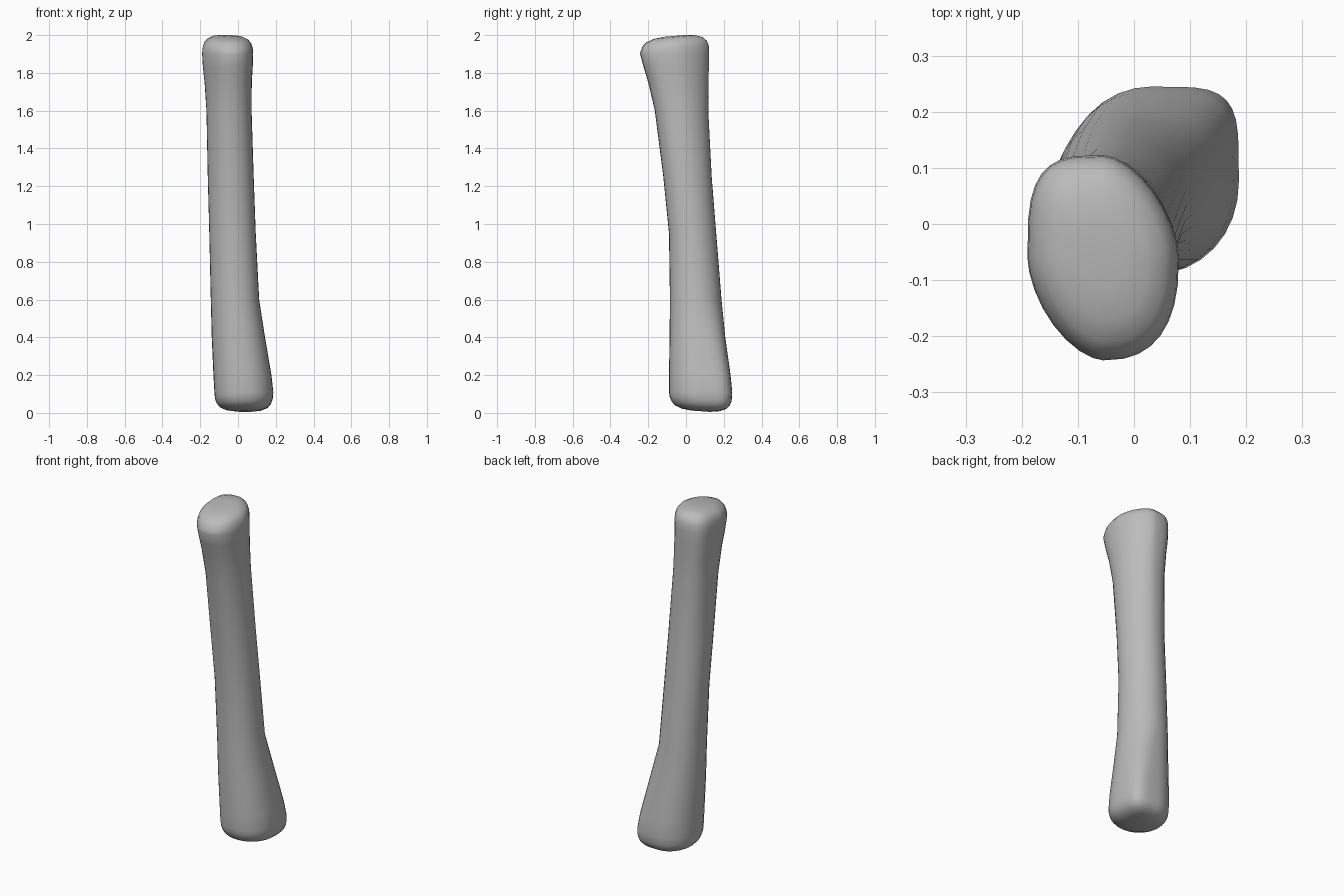
import bpy, bmesh, math

cube = bpy.data.objects.get("Cube")
if cube:
    bpy.data.objects.remove(cube, do_unlink=True)

grey = bpy.data.materials.new("plain grey")
grey.use_nodes = True
colour = (0.5, 0.5, 0.5, 1)
grey.diffuse_color = colour
grey.node_tree.nodes["Principled BSDF"].inputs["Base Color"].default_value = colour

SIDES = 32

# Roundness of the four quadrants of a section, from back left round to front left
BOTTOM = (4.5, 2.0, 2.2, 2.1)
MIDDLE = (1.9, 2.2, 1.9, 2.2)
TOP = (1.65, 3.4, 1.65, 2.5)

# Shaft sections: height, x from, x to, y from, y to
SECTIONS = [
    (0.11, -0.125, 0.187, -0.09, 0.245),
    (0.20, -0.130, 0.177, -0.09, 0.236),
    (0.40, -0.139, 0.143, -0.087, 0.208),
    (0.60, -0.144, 0.112, -0.085, 0.188),
    (0.95, -0.152, 0.094, -0.09, 0.160),
    (1.25, -0.160, 0.083, -0.12, 0.136),
    (1.60, -0.167, 0.072, -0.165, 0.118),
    (1.75, -0.177, 0.073, -0.20, 0.119),
    (1.83, -0.186, 0.078, -0.224, 0.121),
    (1.90, -0.190, 0.080, -0.243, 0.123),
]
# Rounded ends: share of the section's width, distance beyond the section
TOP_CAP = [(0.985, 0.03), (0.93, 0.055), (0.82, 0.075), (0.6, 0.09), (0.3, 0.096)]
BOTTOM_CAP = [(0.98, 0.035), (0.92, 0.06), (0.81, 0.08), (0.6, 0.094), (0.3, 0.101)]


def blend(a, b, t):
    return [p + (q - p) * t for p, q in zip(a, b)]


def roundness(z):
    if z < 0.6:
        return blend(BOTTOM, MIDDLE, max(0, (z - 0.1) / 0.5))
    return blend(MIDDLE, TOP, min(1, max(0, (z - 1.4) / 0.45)))


def ring(bm, section, scale=1.0, rise=0.0, tilt=0.0):
    z, x0, x1, y0, y1 = section
    cx, cy = (x0 + x1) / 2, (y0 + y1) / 2
    powers = roundness(z)
    verts = []
    for i in range(SIDES):
        a = math.tau * i / SIDES
        c, s = math.cos(a), math.sin(a)
        p = 2 / powers[i * 4 // SIDES]
        x = math.copysign(abs(c) ** p, c) * (x1 - x0) / 2 * scale
        y = math.copysign(abs(s) ** p, s) * (y1 - y0) / 2 * scale
        verts.append(bm.verts.new((cx + x, cy + y, z + rise + tilt * y)))
    return verts


# One continuous shaft with a swollen, rounded end at each side
bm = bmesh.new()
rings = [ring(bm, SECTIONS[0], s, -d, -0.07) for s, d in reversed(BOTTOM_CAP)]
rings += [ring(bm, s) for s in SECTIONS]
rings += [ring(bm, SECTIONS[-1], s, d, 0.09) for s, d in TOP_CAP]
for low, high in zip(rings, rings[1:]):
    for i in range(SIDES):
        j = (i + 1) % SIDES
        bm.faces.new((low[i], low[j], high[j], high[i]))
bm.faces.new(rings[0][::-1])
bm.faces.new(rings[-1])
bmesh.ops.recalc_face_normals(bm, faces=bm.faces)

mesh = bpy.data.meshes.new("bone_shaft")
bm.to_mesh(mesh)
bm.free()
mesh.materials.append(grey)
mesh.shade_smooth()
bone = bpy.data.objects.new("bone_shaft", mesh)
bpy.context.collection.objects.link(bone)
